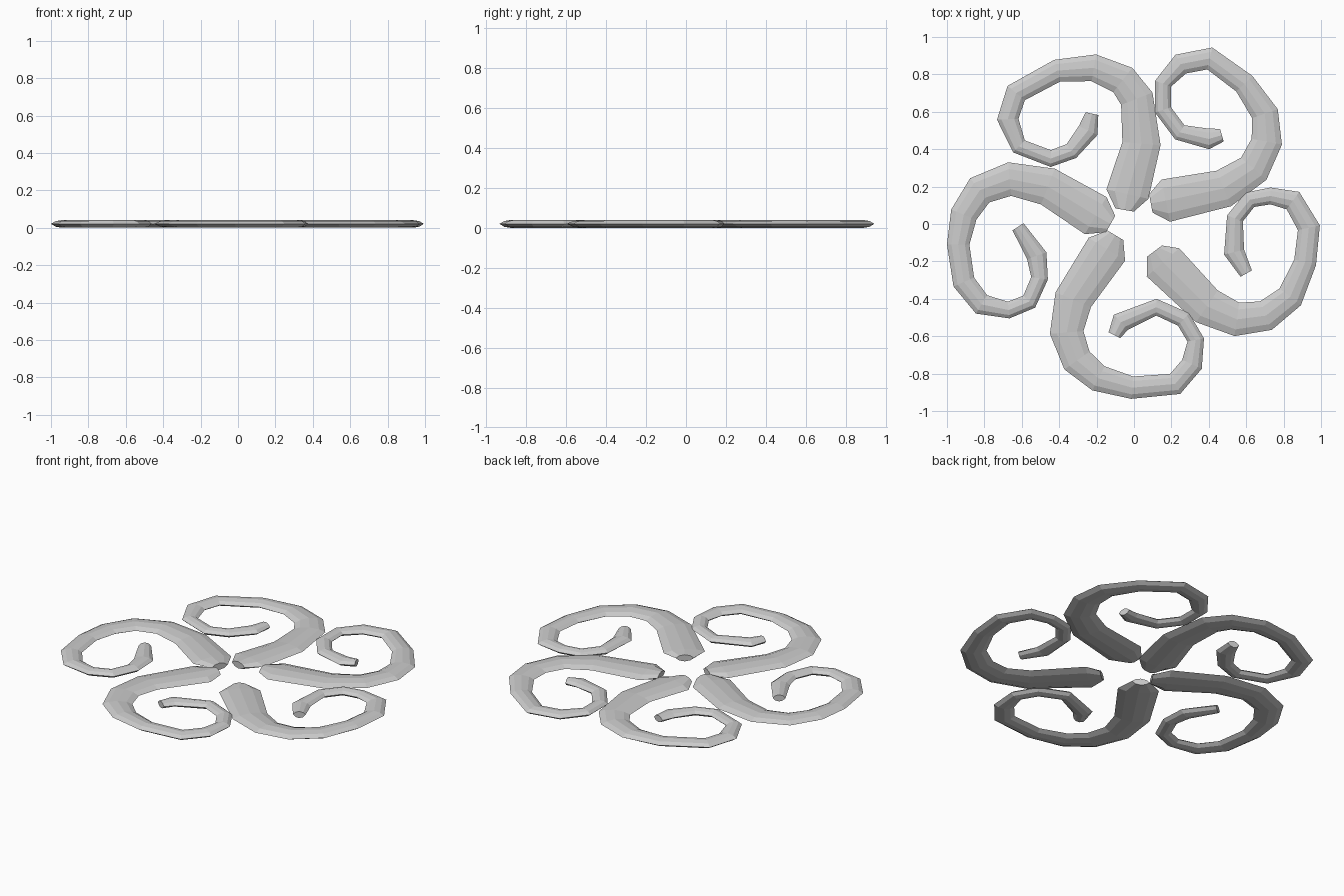
import bpy, bmesh
from mathutils import Vector

# Shared taper: root end, wide shaft, slim curl, slightly flared tip
WIDTHS = [.10, .23, .205, .18, .165, .145, .12, .12, .115, .09, .09, .09, .11, .07]
# Flattened eight-sided cross-section: (fraction of width, height)
SECTION = [(.5, .021), (.3, .035), (0, .041), (-.3, .035),
           (-.5, .021), (-.3, .006), (0, 0), (.3, .006)]

# Centre lines of the five scrolls, from root to curled tip
PATHS = {
    "scroll_top_left": [(-.05, .075), (-.035, .16), (.04, .43), (.015, .67), (-.06, .77),
                        (-.215, .835), (-.41, .82), (-.63, .70), (-.675, .56), (-.615, .415),
                        (-.445, .35), (-.335, .39), (-.245, .50), (-.225, .59)],
    "scroll_bottom": [(-.10, -.06), (-.145, -.135), (-.325, -.405), (-.36, -.58), (-.305, -.73),
                      (-.19, -.825), (-.01, -.875), (.22, -.855), (.31, -.75), (.33, -.62),
                      (.265, -.51), (.12, -.445), (-.07, -.525), (-.105, -.595)],
    "scroll_right": [(.11, -.145), (.155, -.205), (.39, -.44), (.55, -.51), (.705, -.49),
                     (.835, -.39), (.915, -.205), (.935, -.02), (.85, .125), (.73, .15),
                     (.62, .13), (.54, .03), (.535, -.15), (.60, -.265)],
    "scroll_top_right": [(.09, .11), (.17, .125), (.48, .19), (.64, .295), (.71, .44),
                         (.70, .59), (.59, .75), (.405, .885), (.25, .855), (.155, .75),
                         (.155, .61), (.245, .49), (.40, .455), (.47, .475)],
    "scroll_left": [(-.125, 0), (-.205, .045), (-.46, .20), (-.665, .24), (-.825, .18),
                    (-.91, .05), (-.94, -.11), (-.91, -.31), (-.815, -.43), (-.67, -.46),
                    (-.56, -.415), (-.505, -.29), (-.52, -.17), (-.62, -.015)],
}


def build_scroll(name, path):
    """Sweep the flattened section along a flat path with a tapering width."""
    pts = [Vector(p) for p in path]
    dirs = [(b - a).normalized() for a, b in zip(pts, pts[1:])]
    bm = bmesh.new()
    rings = []
    for i, (p, w) in enumerate(zip(pts, WIDTHS)):
        t = (dirs[max(i - 1, 0)] + dirs[min(i, len(dirs) - 1)]).normalized()
        side = Vector((t.y, -t.x))
        rings.append([bm.verts.new((*(p + side * w * u), z)) for u, z in SECTION])
    n = len(SECTION)
    for a, b in zip(rings, rings[1:]):
        for j in range(n):
            k = (j + 1) % n
            bm.faces.new((a[j], a[k], b[k], b[j]))
    bm.faces.new(rings[0])
    bm.faces.new(rings[-1])
    bmesh.ops.recalc_face_normals(bm, faces=bm.faces)
    mesh = bpy.data.meshes.new(name)
    bm.to_mesh(mesh)
    bm.free()
    obj = bpy.data.objects.new(name, mesh)
    bpy.context.collection.objects.link(obj)


for name, path in PATHS.items():
    build_scroll(name, path)
